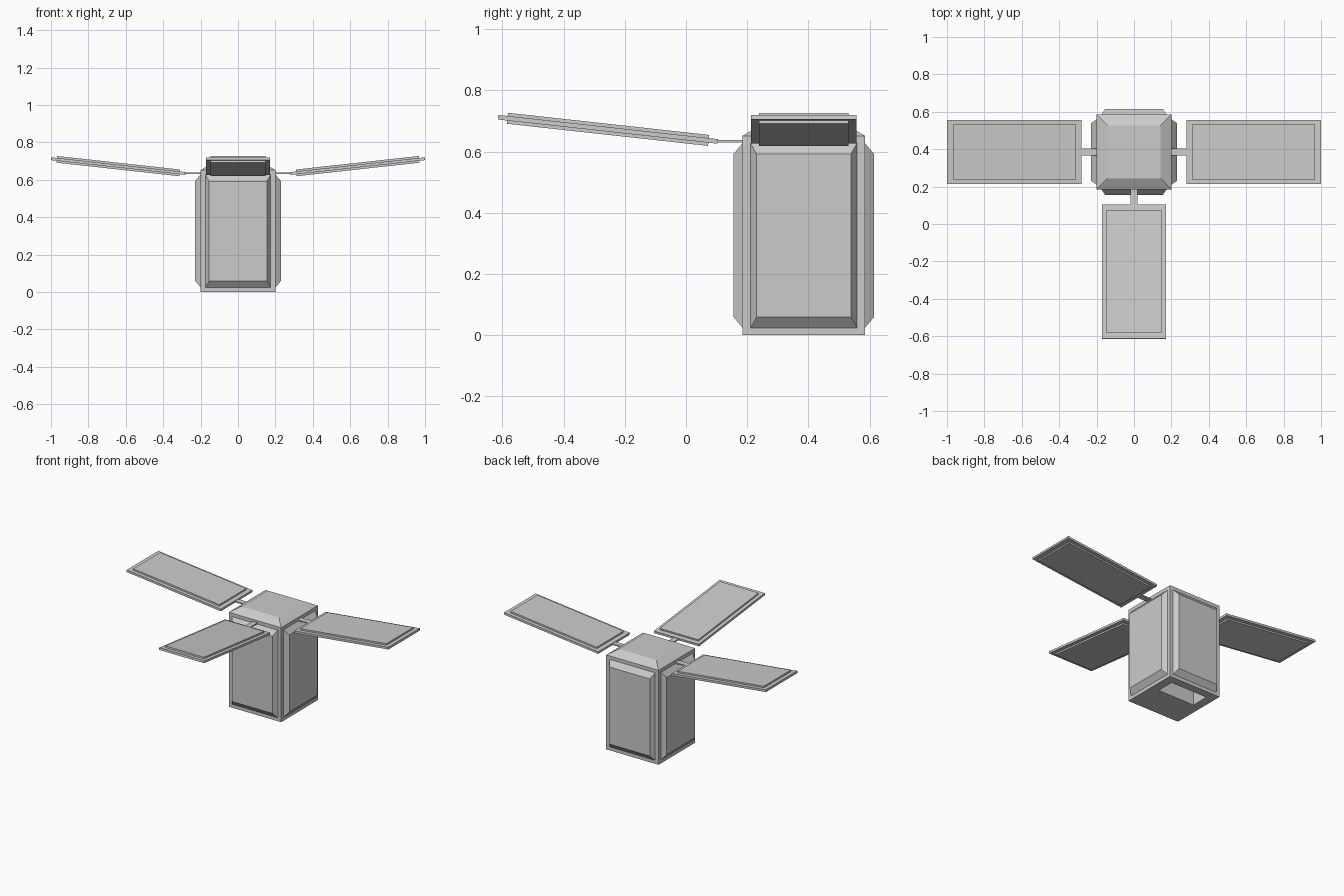
import bpy, bmesh, math
from mathutils import Matrix, Vector

if "Cube" in bpy.data.objects:
    bpy.data.objects.remove(bpy.data.objects["Cube"])

CENTRE = Vector((0, 0.385, 0))   # vertical axis of the body
TILT = math.atan(0.11)           # upward tilt of the wings


def loft(name, rings, matrix):
    """Loft rectangular rings (cx, cy, half_x, half_y, z) and cap both ends."""
    bm = bmesh.new()
    loops = []
    for cx, cy, hx, hy, z in rings:
        loops.append([bm.verts.new((cx + sx * hx, cy + sy * hy, z))
                      for sx, sy in ((-1, -1), (1, -1), (1, 1), (-1, 1))])
    for a, b in zip(loops, loops[1:]):
        for i in range(4):
            j = (i + 1) % 4
            bm.faces.new((a[i], a[j], b[j], b[i]))
    bm.faces.new(loops[0][::-1])
    bm.faces.new(loops[-1])
    bmesh.ops.recalc_face_normals(bm, faces=bm.faces)
    bm.transform(matrix)
    mesh = bpy.data.meshes.new(name)
    bm.to_mesh(mesh)
    bm.free()
    obj = bpy.data.objects.new(name, mesh)
    bpy.context.collection.objects.link(obj)
    return obj


def slab(name, cx, hx, hy, thickness, matrix):
    return loft(name, [(cx, 0, hx, hy, -thickness / 2),
                       (cx, 0, hx, hy, thickness / 2)], matrix)


place = Matrix.Translation(CENTRE)

# body: recessed port underneath, straight sides, sloped roof
loft("body", [(0, 0.083, 0.14, 0.062, 0.10),
              (0, 0.083, 0.14, 0.062, 0.0),
              (0, 0, 0.2, 0.2, 0.0),
              (0, 0, 0.2, 0.2, 0.652),
              (0, 0, 0.142, 0.142, 0.686)], place)

# bevelled panels on the four sides (local z points outwards, local x is up)
outward = Matrix(((0, 0, 1, 0), (0, 1, 0, 0), (1, 0, 0, 0), (0, 0, 0, 1)))
for side, angle in (("right", 0), ("back", 90), ("left", 180), ("front", -90)):
    turn = place @ Matrix.Rotation(math.radians(angle), 4, 'Z')
    loft(side + "_side_panel", [(0.326, 0, 0.302, 0.174, 0.198),
                                (0.326, 0, 0.302, 0.174, 0.2),
                                (0.326, 0, 0.266, 0.154, 0.23)], turn @ outward)

    # three wings: arm, thin frame and thicker cell slab
    if side == "back":
        continue
    slab(side + "_arm", 0.245, 0.055, 0.019, 0.008,
         turn @ Matrix.Translation((0, 0, 0.634)))
    hinge = (turn @ Matrix.Translation((0.64, 0, 0.673))
             @ Matrix.Rotation(-TILT, 4, 'Y'))
    slab(side + "_wing_frame", 0, 0.3615, 0.172, 0.015, hinge)
    slab(side + "_wing_cells", 0, 0.331, 0.147, 0.036, hinge)
